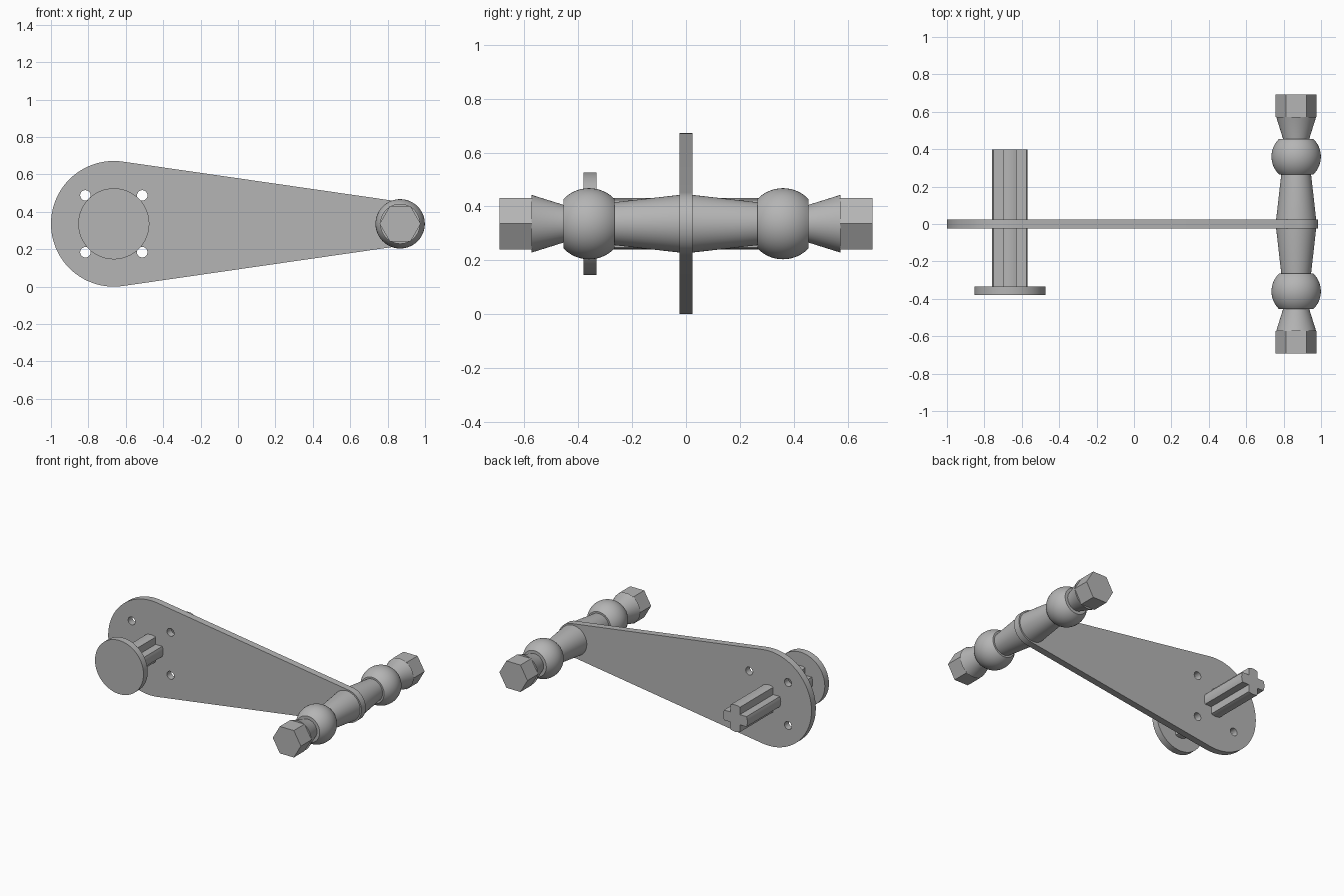
import bpy, bmesh
from math import sin, cos, pi, acos, asin, sqrt, radians

if "Cube" in bpy.data.objects:
    bpy.data.objects.remove(bpy.data.objects["Cube"], do_unlink=True)

GREY = bpy.data.materials.new("light grey")
GREY.use_nodes = True
COLOUR = (0.46, 0.46, 0.46, 1)
GREY.diffuse_color = COLOUR
GREY.node_tree.nodes["Principled BSDF"].inputs["Base Color"].default_value = COLOUR

HEIGHT = 0.336          # shared height of both shafts
BIG_X, BIG_R = -0.664, 0.336
TIP_X, TIP_R = 0.867, 0.117


def arc(cx, cy, r, start, end, steps):
    return [(cx + r * cos(start + (end - start) * i / steps),
             cy + r * sin(start + (end - start) * i / steps)) for i in range(steps + 1)]


def circle(cx, cy, r, sides):
    return arc(cx, cy, r, 0, 2 * pi, sides)[:-1]


def finish(obj):
    """Weld, orient and shade a finished mesh object."""
    bm = bmesh.new()
    bm.from_mesh(obj.data)
    bmesh.ops.remove_doubles(bm, verts=bm.verts, dist=0.0002)
    bmesh.ops.recalc_face_normals(bm, faces=bm.faces)
    bm.to_mesh(obj.data)
    bm.free()
    obj.data.materials.clear()
    obj.data.materials.append(GREY)
    bpy.ops.object.select_all(action="DESELECT")
    obj.select_set(True)
    bpy.context.view_layer.objects.active = obj
    bpy.ops.object.shade_smooth_by_angle(angle=radians(25))


def prism(name, loops, x, y0, y1):
    """Extrude a filled outline (with optional holes) along y."""
    curve = bpy.data.curves.new(name, "CURVE")
    curve.dimensions = "2D"
    curve.fill_mode = "BOTH"
    curve.extrude = (y1 - y0) / 2
    for loop in loops:
        spline = curve.splines.new("POLY")
        spline.points.add(len(loop) - 1)
        for point, (px, py) in zip(spline.points, loop):
            point.co = (px, py, 0, 1)
        spline.use_cyclic_u = True
    obj = bpy.data.objects.new(name, curve)
    bpy.context.collection.objects.link(obj)
    obj.location = (x, (y0 + y1) / 2, HEIGHT)
    obj.rotation_euler.x = pi / 2
    bpy.ops.object.select_all(action="DESELECT")
    obj.select_set(True)
    bpy.context.view_layer.objects.active = obj
    bpy.ops.object.convert(target="MESH")
    finish(bpy.context.view_layer.objects.active)


def lathe(name, profile, x, sides=48):
    """Revolve (y, radius) points around a shaft parallel to y."""
    bm = bmesh.new()
    rings = [[bm.verts.new((px, y, pz)) for px, pz in circle(0, 0, r, sides)]
             for y, r in profile]
    for a, b in zip(rings, rings[1:]):
        for i in range(sides):
            j = (i + 1) % sides
            bm.faces.new((a[i], a[j], b[j], b[i]))
    bm.faces.new(rings[0])
    bm.faces.new(rings[-1])
    mesh = bpy.data.meshes.new(name)
    bm.to_mesh(mesh)
    bm.free()
    obj = bpy.data.objects.new(name, mesh)
    bpy.context.collection.objects.link(obj)
    obj.location = (x, 0, HEIGHT)
    finish(obj)


# Tapered arm plate with four bolt holes
span = TIP_X - BIG_X
tangent = acos((BIG_R - TIP_R) / span)
outline = (arc(0, 0, BIG_R, tangent, 2 * pi - tangent, 48)
           + arc(span, 0, TIP_R, -tangent, tangent, 24))
holes = [circle(sx * 0.152, sz * 0.152, 0.028, 20) for sx in (-1, 1) for sz in (-1, 1)]
prism("arm_plate", [outline] + holes, BIG_X, -0.024, 0.024)

# Cross-shaped axle with rounded arm ends, and its end disc
AXLE_R, ARM = 0.095, 0.036
half = asin(ARM / AXLE_R)
cross = []
for k in range(4):
    turn = k * pi / 2
    cross += arc(0, 0, AXLE_R, turn - half, turn + half, 6)
    cross.append((ARM * sqrt(2) * cos(turn + pi / 4), ARM * sqrt(2) * sin(turn + pi / 4)))
prism("cross_axle", [cross], BIG_X, -0.34, 0.397)
prism("axle_disc", [circle(0, 0, 0.19, 64)], BIG_X, -0.38, -0.333)

# Spindle: tapered middle, then ball, flared neck and hex nut on each side
lathe("spindle_middle", [(-0.28, 0.078), (-0.024, 0.107), (0.024, 0.107), (0.28, 0.078)], TIP_X)
BALL_Y, BALL_R, BALL_HALF = 0.36, 0.132, 0.095
cut = asin(BALL_HALF / BALL_R)
for side, label in ((-1, "front"), (1, "back")):
    ball = [(side * BALL_Y + py, pr) for pr, py in arc(0, 0, BALL_R, -cut, cut, 16)]
    lathe(label + "_ball", ball, TIP_X)
    lathe(label + "_neck", [(side * 0.44, 0.068), (side * 0.455, 0.07), (side * 0.573, 0.107)], TIP_X)
    y0, y1 = sorted((side * 0.572, side * 0.692))
    prism(label + "_hex_nut", [circle(0, 0, 0.11, 6)], TIP_X, y0, y1)
